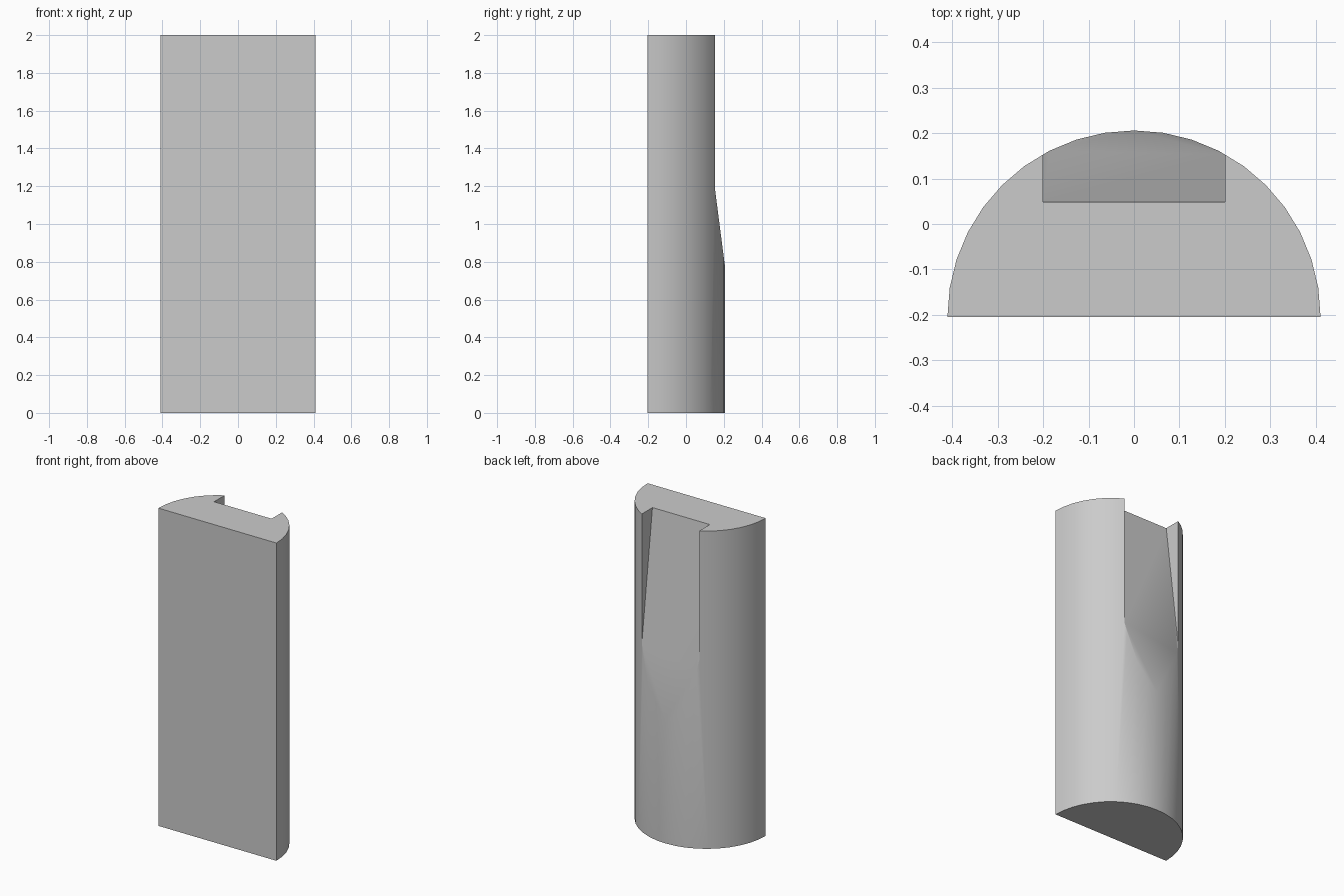
import bpy, bmesh
from math import sin, cos, pi, radians
from mathutils import Vector

cube = bpy.data.objects.get("Cube")
if cube:
    bpy.data.objects.remove(cube, do_unlink=True)

RADIUS, HEIGHT, FLAT_Y, STEPS = 0.411, 2.0, -0.205, 20

grey = bpy.data.materials.new("plain_grey")
grey.use_nodes = True
color = (0.6, 0.6, 0.6, 1)
grey.diffuse_color = color
grey.node_tree.nodes["Principled BSDF"].inputs["Base Color"].default_value = color


def prism(name, profile, direction):
    """Extrude a closed profile along a direction into a solid."""
    bm = bmesh.new()
    face = bm.faces.new([bm.verts.new(p) for p in profile])
    ext = bmesh.ops.extrude_face_region(bm, geom=[face])
    verts = [g for g in ext["geom"] if isinstance(g, bmesh.types.BMVert)]
    bmesh.ops.translate(bm, verts=verts, vec=Vector(direction))
    bmesh.ops.recalc_face_normals(bm, faces=bm.faces)
    mesh = bpy.data.meshes.new(name)
    bm.to_mesh(mesh)
    bm.free()
    mesh.materials.append(grey)
    obj = bpy.data.objects.new(name, mesh)
    bpy.context.collection.objects.link(obj)
    return obj


# Half-round body with its flat side at the front
arc = [(RADIUS * cos(pi * i / STEPS), FLAT_Y + RADIUS * sin(pi * i / STEPS), 0)
       for i in range(STEPS + 1)]
body = prism("half_round_body", arc, (0, 0, HEIGHT))

# Sloping notch in the upper back, deepest at the top
slope = (0.207 - 0.048) / (HEIGHT - 0.77)
top_y = 0.048 - slope * 0.2
low_y = 0.048 + slope * (HEIGHT - 0.5)
notch = prism("notch_cutter",
              [(-0.2, top_y, HEIGHT + 0.2), (-0.2, low_y, 0.5),
               (-0.2, 0.5, 0.5), (-0.2, 0.5, HEIGHT + 0.2)], (0.4, 0, 0))
notch.hide_render = True

cut = body.modifiers.new("notch", 'BOOLEAN')
cut.operation = 'DIFFERENCE'
cut.solver = 'EXACT'
cut.object = notch

bpy.ops.object.select_all(action='DESELECT')
body.select_set(True)
bpy.context.view_layer.objects.active = body
bpy.ops.object.modifier_apply(modifier=cut.name)
bpy.data.objects.remove(notch, do_unlink=True)
bpy.ops.object.shade_smooth_by_angle(angle=radians(30))
